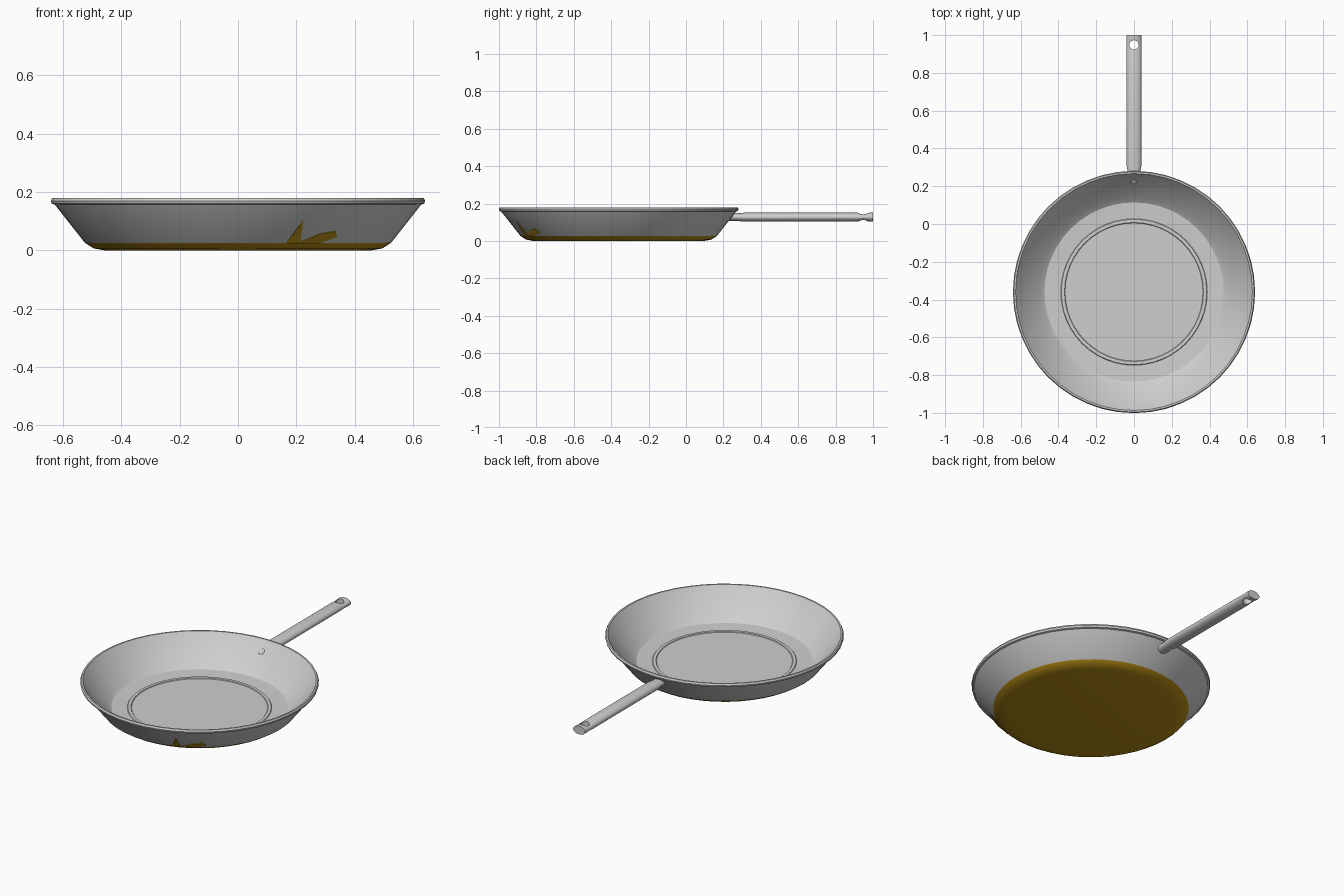
import bpy, bmesh, math

cube = bpy.data.objects.get("Cube")
if cube:
    bpy.data.objects.remove(cube)

CENTRE_Y = -0.36
SIDES = 48


def material(name, colour):
    m = bpy.data.materials.new(name)
    m.use_nodes = True
    m.diffuse_color = (*colour, 1)
    m.node_tree.nodes["Principled BSDF"].inputs["Base Color"].default_value = (*colour, 1)
    return m


steel = material("steel grey", (0.62, 0.62, 0.62))
bronze = material("bronze brown", (0.46, 0.26, 0.008))


def finish(name, bm, mats):
    mesh = bpy.data.meshes.new(name)
    bm.to_mesh(mesh)
    bm.free()
    ob = bpy.data.objects.new(name, mesh)
    bpy.context.collection.objects.link(ob)
    for m in mats:
        mesh.materials.append(m)
    return ob


def smooth(ob):
    bpy.ops.object.select_all(action='DESELECT')
    ob.select_set(True)
    bpy.context.view_layer.objects.active = ob
    bpy.ops.object.shade_smooth_by_angle(angle=math.radians(30))


def loft(rings):
    """Skin a list of closed rings and cap both ends."""
    bm = bmesh.new()
    loops = [[bm.verts.new(p) for p in ring] for ring in rings]
    for a, b in zip(loops, loops[1:]):
        n = len(a)
        for i in range(n):
            j = (i + 1) % n
            bm.faces.new((a[i], a[j], b[j], b[i]))
    bm.faces.new(loops[0])
    bm.faces.new(loops[-1])
    bmesh.ops.recalc_face_normals(bm, faces=bm.faces)
    return bm


def circle(n):
    return [(math.cos(math.tau * i / n), math.sin(math.tau * i / n)) for i in range(n)]


# Pan body: underside, wall, rolled rim, inner wall, floor with a raised ring
profile = [(0.457, 0), (0.495, 0.007), (0.525, 0.026), (0.628, 0.157),
           (0.638, 0.160), (0.641, 0.170), (0.636, 0.180), (0.627, 0.180), (0.621, 0.171),
           (0.500, 0.040), (0.474, 0.022), (0.388, 0.018),
           (0.385, 0.022), (0.368, 0.022), (0.365, 0.018)]
bm = loft([[(r * c, CENTRE_Y + r * s, z) for c, s in circle(SIDES)] for r, z in profile])
for f in bm.faces:
    if f.normal.z < 0 and f.calc_center_median().z < 0.025:
        f.material_index = 1
smooth(finish("pan_body", bm, [steel, bronze]))


# Jagged bronze patches hugging the front of the wall
def wall_point(x, z):
    r = 0.528 + (z - 0.026) * 0.786
    return (x, CENTRE_Y - math.sqrt(r * r - x * x), z)


patches = {
    "narrow_patch": [(0.165, 0.024), (0.212, 0.024), (0.225, 0.105), (0.205, 0.068)],
    "wide_patch": [(0.275, 0.024), (0.34, 0.045), (0.335, 0.065), (0.28, 0.056), (0.205, 0.024)],
}
for name, outline in patches.items():
    bm = bmesh.new()
    verts = [bm.verts.new(wall_point(*p)) for p in outline]
    for a, b in zip(verts[1:], verts[2:]):
        bm.faces.new((verts[0], a, b))
    patch = finish(name, bm, [bronze])
    solid = patch.modifiers.new("thickness", 'SOLIDIFY')
    solid.thickness = 0.004
    solid.offset = -1

# Handle: flattened bar, its root slanted to meet the wall, pinched near the tip
MID_Z = 0.127
stations = [(0.245, 0.034, 0.021, 0.78), (0.285, 0.034, 0.021, 0), (0.31, 0.040, 0.024, 0),
            (0.915, 0.040, 0.024, 0), (0.935, 0.040, 0.020, 0), (0.96, 0.040, 0.020, 0),
            (0.98, 0.040, 0.024, 0), (1.0, 0.040, 0.024, 0)]
handle = finish("handle", loft([[(w * c, y + slant * h * s, MID_Z + h * s) for c, s in circle(24)]
                                for y, w, h, slant in stations]), [steel])

# Hanging hole
bm = bmesh.new()
bmesh.ops.create_cone(bm, cap_ends=True, segments=24, radius1=0.025, radius2=0.025, depth=0.2)
cutter = finish("hole_cutter", bm, [steel])
cutter.location = (0, 0.948, MID_Z)
cutter.hide_render = True
cut = handle.modifiers.new("hole", 'BOOLEAN')
cut.operation = 'DIFFERENCE'
cut.solver = 'EXACT'
cut.object = cutter
bpy.context.view_layer.objects.active = handle
bpy.ops.object.modifier_apply(modifier=cut.name)
bpy.data.objects.remove(cutter)
smooth(handle)

# Rivet on the inner wall at the handle root
bm = bmesh.new()
bmesh.ops.create_uvsphere(bm, u_segments=16, v_segments=8, radius=0.018)
bmesh.ops.scale(bm, vec=(1, 1, 0.35), verts=bm.verts)
rivet = finish("rivet", bm, [steel])
rivet.location = (0, CENTRE_Y + 0.58, MID_Z)
rivet.rotation_euler.x = math.radians(47)
smooth(rivet)
